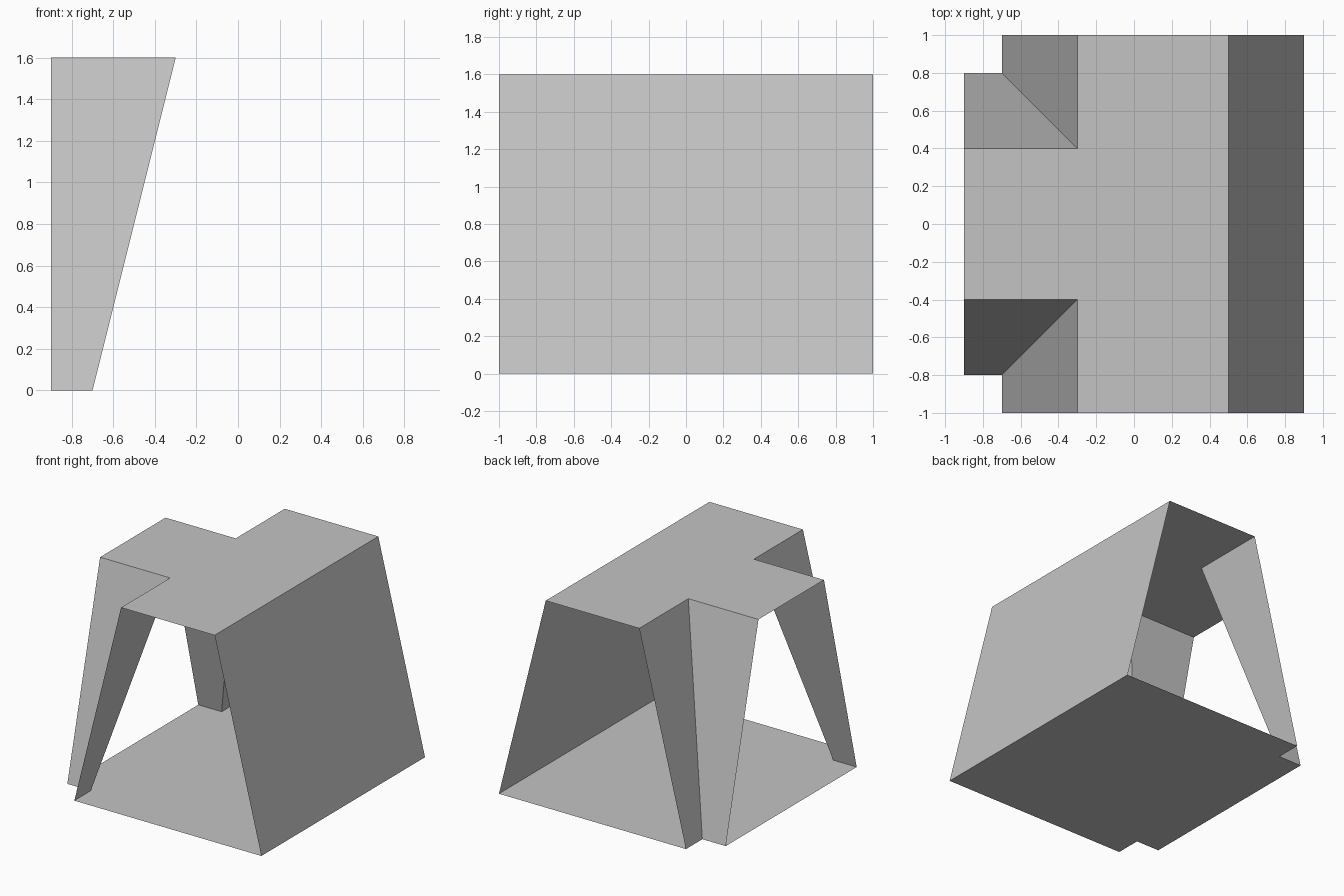
import bpy

cube = bpy.data.objects.get("Cube")
if cube:
    bpy.data.objects.remove(cube, do_unlink=True)

# One plain grey for every sheet
grey = bpy.data.materials.new("plain grey")
grey.use_nodes = True
colour = (0.55, 0.55, 0.55, 1)
grey.diffuse_color = colour
grey.node_tree.nodes["Principled BSDF"].inputs["Base Color"].default_value = colour


def outline(z, right, inner, notch):
    """Rectangle with both left corners notched, counterclockwise from above."""
    plan = [(right, -1), (right, 1), (inner, 1), (inner, notch),
            (-0.9, notch), (-0.9, -notch), (inner, -notch), (inner, -1)]
    return [(x, y, z) for x, y in plan]


def sheet(name, verts, faces):
    mesh = bpy.data.meshes.new(name)
    mesh.from_pydata(verts, [], faces)
    mesh.materials.append(grey)
    obj = bpy.data.objects.new(name, mesh)
    bpy.context.collection.objects.link(obj)
    return obj


floor = outline(0, 0.9, -0.7, 0.8)
roof = outline(1.6, 0.5, -0.3, 0.4)
count = len(floor)

# Horizontal panels
sheet("floor_panel", floor, [list(reversed(range(count)))])
sheet("roof_panel", roof, [list(range(count))])


# Sloping panels spanning chosen outline edges between floor and roof
def side(name, edges):
    sheet(name, floor + roof,
          [(k, k + 1, k + 1 + count, k + count) for k in edges]).data.validate()


side("sloping_side_wall", [0])
side("back_corner_leg", [2, 3])
side("front_corner_leg", [5, 6])

# Drop the outline points that a side panel does not use
for obj in bpy.context.collection.objects:
    if obj.type == 'MESH' and obj.name.endswith(("wall", "leg")):
        mesh = obj.data
        used = sorted({v for p in mesh.polygons for v in p.vertices})
        verts = [mesh.vertices[v].co.copy() for v in used]
        faces = [[used.index(v) for v in p.vertices] for p in mesh.polygons]
        mesh.clear_geometry()
        mesh.from_pydata(verts, [], faces)
        mesh.update()
